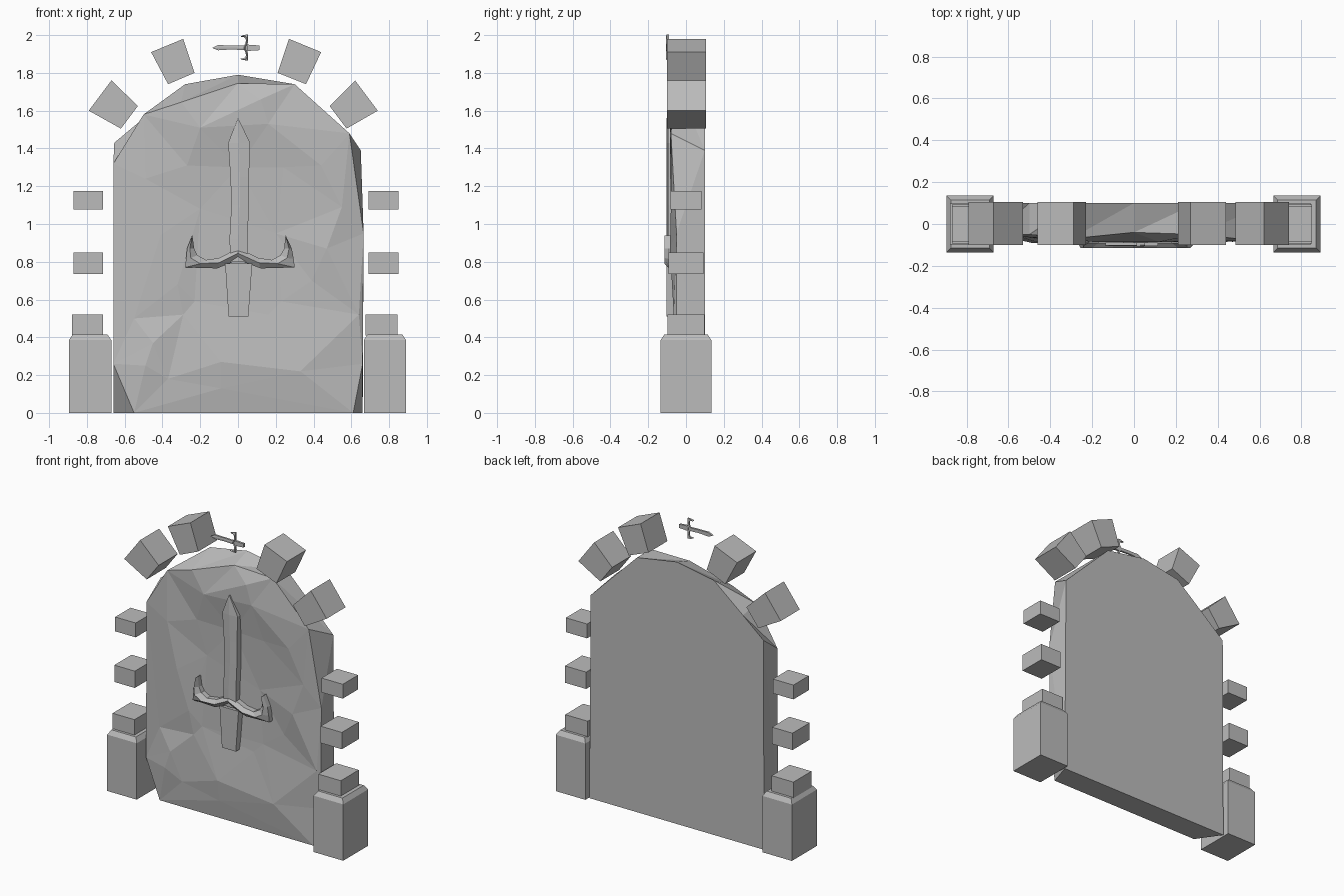
import bpy, bmesh, math
from mathutils import Vector
from mathutils.geometry import delaunay_2d_cdt

if "Cube" in bpy.data.objects:
    bpy.data.objects.remove(bpy.data.objects["Cube"])

stone = bpy.data.materials.new("grey_stone")
stone.diffuse_color = (0.5, 0.5, 0.5, 1)
stone.use_nodes = True
stone.node_tree.nodes["Principled BSDF"].inputs["Base Color"].default_value = stone.diffuse_color


def finish(bm, name):
    bmesh.ops.remove_doubles(bm, verts=bm.verts, dist=0.0005)
    bmesh.ops.recalc_face_normals(bm, faces=bm.faces)
    me = bpy.data.meshes.new(name)
    bm.to_mesh(me)
    bm.free()
    me.materials.append(stone)
    ob = bpy.data.objects.new(name, me)
    bpy.context.collection.objects.link(ob)
    return ob


def prism(bm, pts, y0, y1):
    """Extrude an xz outline from y0 to y1."""
    a = [bm.verts.new((x, y0, z)) for x, z in pts]
    b = [bm.verts.new((x, y1, z)) for x, z in pts]
    bm.faces.new(a)
    bm.faces.new(b[::-1])
    for i in range(len(pts)):
        j = (i + 1) % len(pts)
        bm.faces.new((a[i], b[i], b[j], a[j]))


def ridged(bm, stations, y_edge, y_ridge, y_back):
    """Bar through (left xz, ridge xz, right xz) stations, raised along the ridge."""
    rows = []
    for (lx, lz), (mx, mz), (rx, rz) in stations:
        rows.append([bm.verts.new(p) for p in (
            (lx, y_edge, lz), (mx, y_ridge, mz), (rx, y_edge, rz),
            (rx, y_back, rz), (lx, y_back, lz))])
    for r, s in zip(rows, rows[1:]):
        for i in range(5):
            j = (i + 1) % 5
            bm.faces.new((r[i], r[j], s[j], s[i]))
    bm.faces.new(rows[0])
    bm.faces.new(rows[-1][::-1])


# Slab: rough hewn front rim, paired with the flat back outline
rim = [(-.55, 0, -.06), (-.66, .26, -.05), (-.66, 1.32, -.045), (-.5, 1.58, -.05),
       (-.3, 1.645, -.07), (0, 1.745, -.04), (.3, 1.74, -.05), (.59, 1.48, -.08),
       (.665, .95, -.05), (.66, .26, -.05), (.61, 0, -.06)]
back = [(-.66, 0), (-.66, 0), (-.655, 1.43), (-.5, 1.56), (-.28, 1.74), (0, 1.79),
        (.3, 1.74), (.65, 1.39), (.65, 1.39), (.66, 0), (.66, 0)]
# Hewn points inside the front face: x, z, y
hewn = [(-.49, 1.24, -.065), (-.27, 1.31, -.06), (-.2, 1.51, -.085), (-.16, 1.7, -.07),
        (.16, 1.53, -.085), (.24, 1.3, -.065), (.44, 1.31, -.085), (.55, 1.09, -.08),
        (.47, .87, -.085), (.39, .7, -.06), (.23, .59, -.055), (.64, .52, -.065),
        (.16, .52, -.06), (-.23, .59, -.06), (-.29, .52, -.065), (-.45, .37, -.09),
        (-.49, .25, -.09), (-.37, .18, -.075), (-.09, .27, -.095), (-.09, .13, -.08),
        (.33, .22, -.09), (-.55, .5, -.06), (-.2, 1.08, -.05), (-.41, .94, -.075),
        (-.32, .68, -.075), (.2, .95, -.05), (0, 1.3, -.05), (.12, 1.66, -.085)]
pts = rim + hewn
n = len(rim)
vs, _, tris, src, _, _ = delaunay_2d_cdt(
    [Vector((x, z)) for x, z, y in pts], [(i, (i + 1) % n) for i in range(n)], [], 1, 1e-5)
bm = bmesh.new()
front = [bm.verts.new((v.x, pts[s[0]][2], v.y)) for v, s in zip(vs, src)]
for t in tris:
    bm.faces.new([front[i] for i in t])
slot = {s[0]: v for v, s in zip(front, src)}
cache = {}
rear = [cache.setdefault(p, None) or cache.update({p: bm.verts.new((p[0], .1, p[1]))}) or cache[p]
        for p in back]
for i in range(n):
    j = (i + 1) % n
    bm.faces.new((slot[i], slot[j], rear[j]))
    if rear[i] is not rear[j]:
        bm.faces.new((slot[i], rear[j], rear[i]))
bm.faces.new(list(cache.values()))
finish(bm, "door_slab")


# Sword relief: blade, grip and curved guard
def sword(name):
    bm = bmesh.new()
    ridged(bm, [((-.04, .8), (0, .8), (.05, .8)), ((-.045, .92), (0, .92), (.05, .92)),
                ((-.035, 1.1), (.01, 1.1), (.058, 1.1)), ((-.04, 1.25), (.01, 1.25), (.058, 1.25)),
                ((-.052, 1.43), (.005, 1.43), (.064, 1.43)), ((-.002, 1.558), (0, 1.56), (.002, 1.558))],
           -.095, -.102, -.04)
    prism(bm, [(-.05, .51), (.055, .51), (.075, .79), (-.068, .79)], -.102, -.04)
    ridged(bm, [((-.243, .938), (-.242, .94), (-.241, .938)),
                ((-.27, .87), (-.255, .87), (-.232, .87)),
                ((-.275, .815), (-.25, .82), (-.215, .835)),
                ((-.28, .77), (-.2, .79), (-.17, .81)),
                ((-.11, .765), (-.1, .795), (-.1, .82)),
                ((0, .81), (0, .845), (0, .872)),
                ((.12, .765), (.11, .795), (.11, .82)),
                ((.3, .77), (.21, .79), (.18, .81)),
                ((.295, .815), (.26, .82), (.225, .835)),
                ((.285, .87), (.27, .87), (.245, .87)),
                ((.253, .938), (.252, .94), (.251, .938))], -.09, -.114, -.04)
    return finish(bm, name)


sword("sword_relief")
# Small sword lying sideways above the arch
small = sword("small_sword")
k = .238
for v in small.data.vertices:
    x, y, z = v.co
    v.co = (-k * z + .235, -.098 + k * (y + .077), k * x + 1.932)

# Arch stones
arch = {"upper_arch_stone_left": [(-.46, 1.91), (-.29, 1.98), (-.23, 1.8), (-.37, 1.74)],
        "lower_arch_stone_left": [(-.67, 1.76), (-.53, 1.625), (-.62, 1.505), (-.79, 1.6)],
        "upper_arch_stone_right": [(.27, 1.98), (.44, 1.91), (.36, 1.74), (.21, 1.8)],
        "lower_arch_stone_right": [(.62, 1.76), (.74, 1.6), (.575, 1.505), (.485, 1.625)]}
for name, quad in arch.items():
    bm = bmesh.new()
    prism(bm, quad, -.1, .105)
    finish(bm, name)

# Jamb stones on both sides
for side, rows in (("left", [(-.88, -.715), (-.87, -.715), (-.87, -.715)]),
                   ("right", [(.675, .845), (.69, .85), (.69, .85)])):
    for i, ((x0, x1), (z0, z1), d) in enumerate(zip(
            rows, [(.41, .52), (.735, .85), (1.077, 1.175)], (.097, .093, .083))):
        bm = bmesh.new()
        prism(bm, [(x0, z0), (x1, z0), (x1, z1), (x0, z1)], -d, d)
        finish(bm, f"jamb_stone_{side}_{i + 1}")

# Plinths with chamfered tops
for side, cx in (("left", -.783), ("right", .778)):
    bm = bmesh.new()
    rings = []
    for z, e in ((0, 0), (.385, 0), (.415, .02)):
        w, d = .112 - e, .135 - e
        rings.append([bm.verts.new((cx + sx * w, sy * d, z))
                      for sx, sy in ((-1, -1), (1, -1), (1, 1), (-1, 1))])
    for a, b in zip(rings, rings[1:]):
        for i in range(4):
            j = (i + 1) % 4
            bm.faces.new((a[i], a[j], b[j], b[i]))
    bm.faces.new(rings[0][::-1])
    bm.faces.new(rings[-1])
    finish(bm, f"plinth_{side}")
